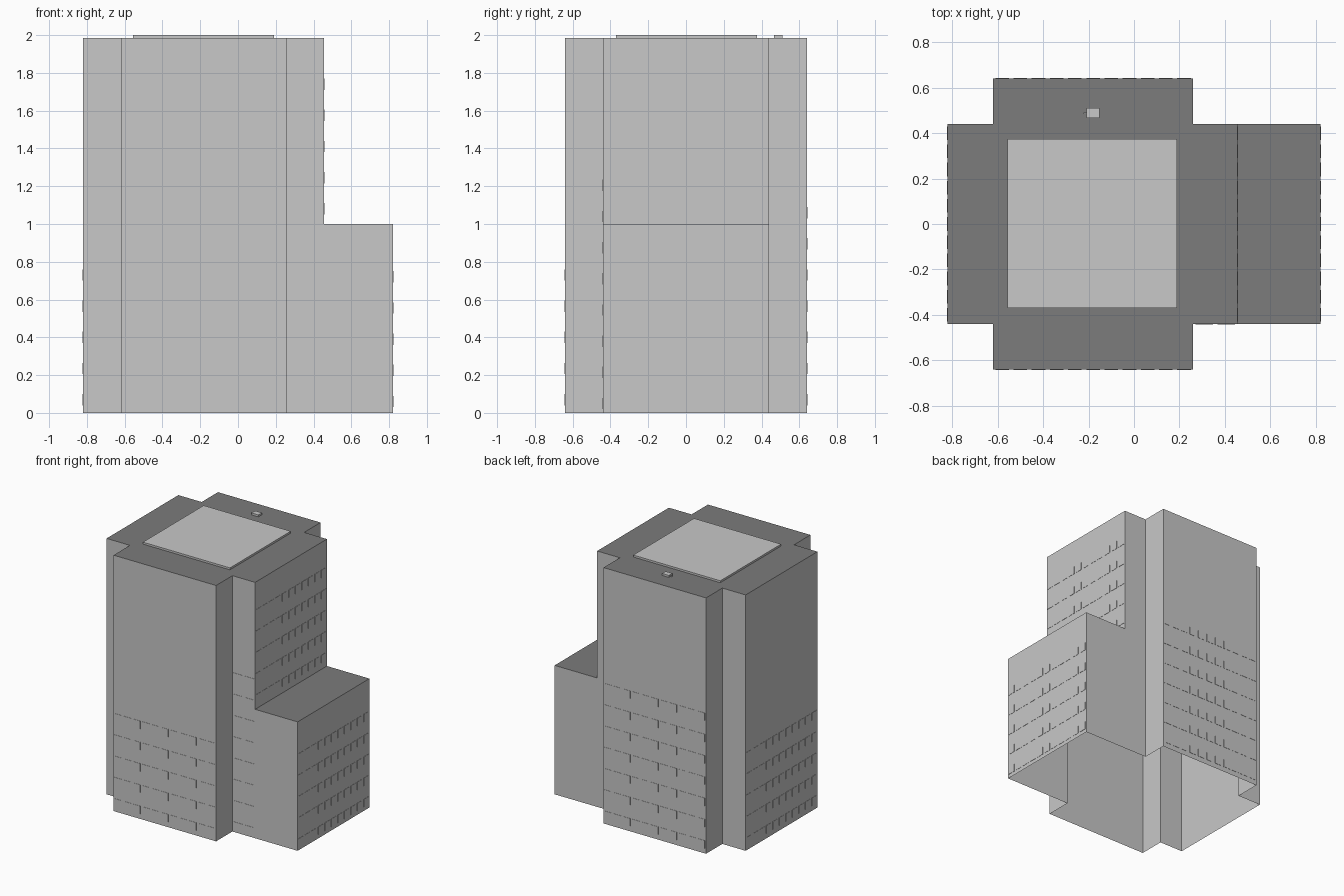
import bpy, bmesh
from mathutils import Vector

if "Cube" in bpy.data.objects:
    bpy.data.objects.remove(bpy.data.objects["Cube"])


def material(name, grey):
    m = bpy.data.materials.new(name)
    m.diffuse_color = (grey, grey, grey, 1)
    m.use_nodes = True
    m.node_tree.nodes["Principled BSDF"].inputs["Base Color"].default_value = m.diffuse_color
    return m


WALL = material("light grey", 0.58)
ROOF = material("dark grey", 0.2)
TOP, STEP = 1.985, 1.0


def make_object(name, bm, mats):
    mesh = bpy.data.meshes.new(name)
    bm.to_mesh(mesh)
    bm.free()
    for m in mats:
        mesh.materials.append(m)
    ob = bpy.data.objects.new(name, mesh)
    bpy.context.collection.objects.link(ob)
    return ob


def box(bm, lo, hi):
    geo = bmesh.ops.create_cube(bm, size=1)
    lo, hi = Vector(lo), Vector(hi)
    for v in geo["verts"]:
        v.co = (lo + hi) / 2 + Vector(a * b for a, b in zip(v.co, hi - lo))


# Hollow building shell, open underneath: cross-shaped tower and lower wing
tower = [(0.455, -0.44), (0.455, 0.44), (0.26, 0.44), (0.26, 0.64),
         (-0.62, 0.64), (-0.62, 0.44), (-0.82, 0.44), (-0.82, -0.44),
         (-0.62, -0.44), (-0.62, -0.64), (0.26, -0.64), (0.26, -0.44)]
wing = [(0.455, -0.44), (0.82, -0.44), (0.82, 0.44), (0.455, 0.44)]

bm = bmesh.new()


def wall(a, b, z0, z1):
    bm.faces.new([bm.verts.new((*p, z)) for p, z in
                  ((a, z0), (b, z0), (b, z1), (a, z1))])


def roof(outline, z):
    bm.faces.new([bm.verts.new((*p, z)) for p in outline])


for i, p in enumerate(tower):
    wall(p, tower[(i + 1) % len(tower)], STEP if i == 0 else 0, TOP)
for a, b in zip(wing, wing[1:]):
    wall(a, b, 0, STEP)
roof(tower, TOP)
roof(wing, STEP)
bmesh.ops.remove_doubles(bm, verts=bm.verts, dist=0.0001)
bm.normal_update()
for f in bm.faces:
    f.material_index = 1 if f.normal.z > 0.5 else 0
make_object("building_shell", bm, [WALL, ROOF])

# Rows of thin window plates: wall start, wall end, lowest sill, row count
rows = [((-0.62, -0.64), (0.26, -0.64), 0.04, 5),
        ((0.26, 0.64), (-0.62, 0.64), 0.04, 7),
        ((-0.82, 0.44), (-0.82, -0.44), 0.04, 5),
        ((0.82, -0.44), (0.82, 0.44), 0.03, 5),
        ((0.455, -0.44), (0.455, 0.44), 1.05, 5),
        ((0.26, -0.44), (0.455, -0.44), 0.02, 8)]
bm = bmesh.new()
for a, b, sill, count in rows:
    a, b = Vector((*a, 0)), Vector((*b, 0))
    along = (b - a).normalized()
    out = Vector((along.y, -along.x, 0)) * 0.002
    n = round((b - a).length / 0.08)
    pitch = (b - a).length / n
    for r in range(count):
        for i in range(n):
            p = a + along * (pitch * i + 0.01)
            q = a + along * (pitch * (i + 1) - 0.01) + out
            z = sill + r * 0.165
            lo = [min(s, t) for s, t in zip(p, q)]
            hi = [max(s, t) for s, t in zip(p, q)]
            box(bm, (lo[0], lo[1], z), (hi[0], hi[1], z + 0.06))
make_object("window_plates", bm, [WALL])

# Raised roof deck
bm = bmesh.new()
box(bm, (-0.557, -0.37, TOP), (0.19, 0.375, 2.0))
make_object("roof_deck", bm, [WALL])

# Small roof vent with a side pipe
bm = bmesh.new()
box(bm, (-0.21, 0.466, TOP), (-0.152, 0.51, 2.0))
box(bm, (-0.222, 0.484, TOP), (-0.21, 0.49, 1.992))
make_object("roof_vent", bm, [WALL])
